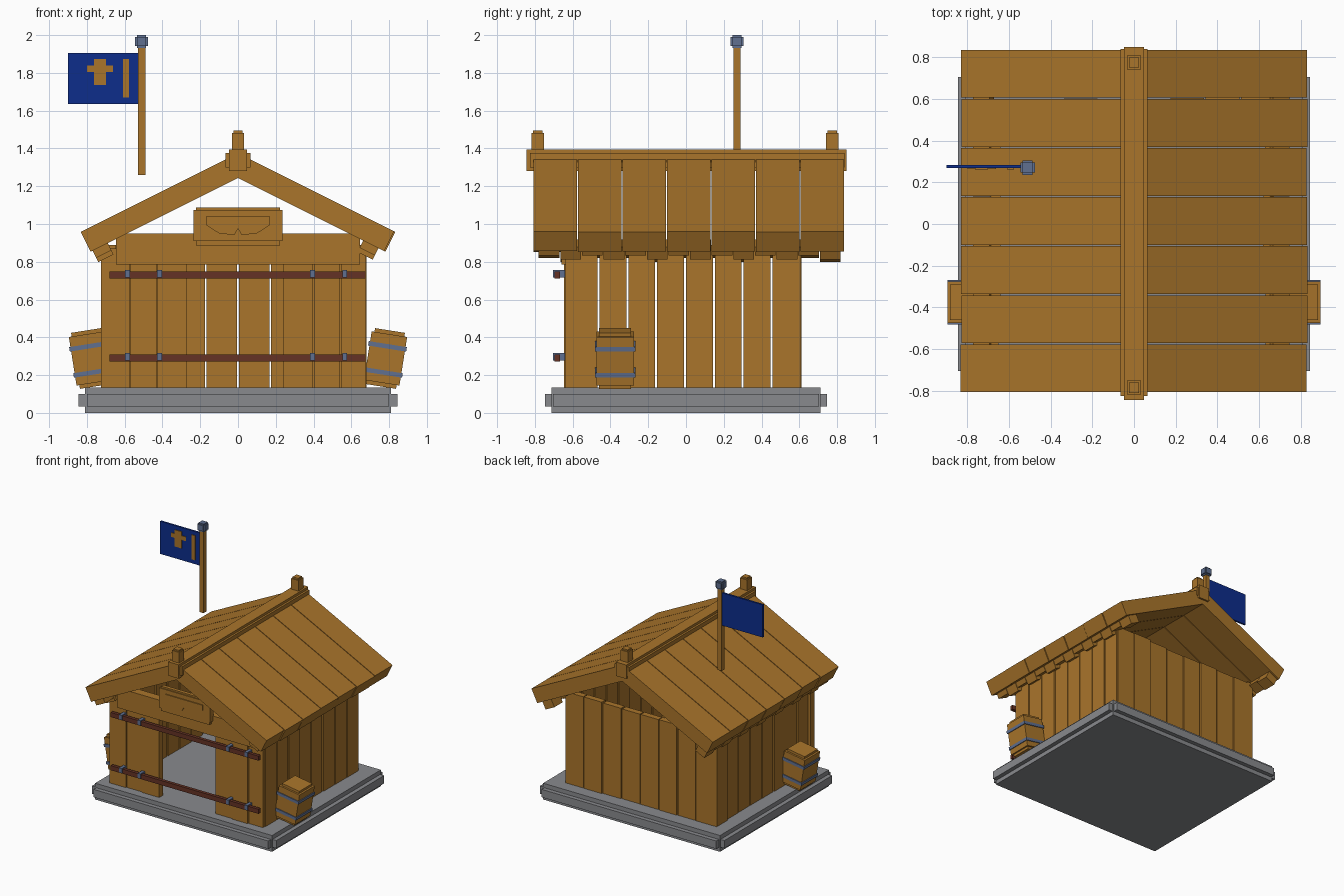
import bpy, math, random
from mathutils import Matrix, Vector

if "Cube" in bpy.data.objects:
    bpy.data.objects.remove(bpy.data.objects["Cube"])

random.seed(4)


def material(name, rgb):
    m = bpy.data.materials.new(name)
    m.diffuse_color = (*rgb, 1)
    m.use_nodes = True
    m.node_tree.nodes["Principled BSDF"].inputs["Base Color"].default_value = m.diffuse_color
    return m


WOOD = material("warm wood", (0.40, 0.178, 0.024))
DARK = material("dark red wood", (0.13, 0.032, 0.018))
STONE = material("grey stone", (0.25, 0.255, 0.27))
METAL = material("blue grey metal", (0.115, 0.16, 0.28))
CLOTH = material("blue cloth", (0.004, 0.026, 0.26))

FACES = [(0, 1, 3, 2), (4, 6, 7, 5), (0, 4, 5, 1), (2, 3, 7, 6), (0, 2, 6, 4), (1, 5, 7, 3)]


def boxes(name, mat, items, matrix=Matrix()):
    """One object from boxes given as (x range, y range, z range)."""
    verts, faces = [], []
    for xs, ys, zs in items:
        n = len(verts)
        verts += [matrix @ Vector((x, y, z)) for x in xs for y in ys for z in zs]
        faces += [[n + i for i in f] for f in FACES]
    me = bpy.data.meshes.new(name)
    me.from_pydata(verts, [], faces)
    me.materials.append(mat)
    ob = bpy.data.objects.new(name, me)
    bpy.context.collection.objects.link(ob)
    return ob


def sym(v, c=0):
    return (c - v, c + v)


# stone foundation with a protruding band on each side
boxes("foundation", STONE, [(sym(0.81), sym(0.712), (0, 0.135))])
boxes("foundation_band", STONE, [
    (sym(0.845), sym(0.705), (0.035, 0.10)),
    (sym(0.80), sym(0.747), (0.035, 0.10))])

# front wall planks either side of the doorway
for i, (a, b) in enumerate([(-0.725, -0.575), (-0.57, -0.432), (-0.427, -0.27),
                            (0.24, 0.397), (0.402, 0.54), (0.545, 0.675)]):
    d = 0.008 * (i % 2)
    boxes("front_plank", WOOD, [((a, b), (-0.645 + d, -0.595 + d), (0.13, 0.87))])

# back wall planks
for i in range(8):
    x = -0.68 + 0.17 * i
    d = random.uniform(-0.008, 0.008)
    boxes("back_plank", WOOD, [((x + 0.004, x + 0.166), (0.555 + d, 0.605 + d), (0.13, 0.885 + d))])

# side wall planks
for s in (-1, 1):
    for i in range(8):
        y = -0.615 + 0.1525 * i
        d = random.uniform(-0.008, 0.008)
        a = (0.645 if s < 0 else 0.625) + d
        boxes("side_plank", WOOD, [(sorted((s * a, s * (a + 0.05))),
                                    (y + 0.005, y + 0.147), (0.13, 0.89))])

# lintel board over the doorway
boxes("lintel", WOOD, [(sym(0.645), (-0.66, -0.59), (0.785, 0.95))])

# hanging sign with a plain carved panel
boxes("sign", WOOD, [(sym(0.235), (-0.70, -0.655), (0.91, 1.075)),
                     (sym(0.222), (-0.692, -0.662), (0.885, 1.088))])
outline = [(-0.17, 1.04), (-0.17, 0.995), (-0.10, 0.95), (-0.02, 0.942), (0, 0.975),
           (0.02, 0.942), (0.10, 0.95), (0.17, 0.995), (0.17, 1.04)]
me = bpy.data.meshes.new("sign_panel")
n = len(outline)
me.from_pydata([(x, y, z) for y in (-0.708, -0.699) for x, z in outline], [],
               [list(range(n)), list(range(2 * n - 1, n - 1, -1))] +
               [[i, i + n, (i + 1) % n + n, (i + 1) % n] for i in range(n)])
me.materials.append(WOOD)
bpy.context.collection.objects.link(bpy.data.objects.new("sign_panel", me))

# roof: sloping planks and short blocks under the eaves
ANGLE = math.atan(0.5)
for s in (-1, 1):
    slope = Matrix.Translation((0, 0, 1.375)) @ Matrix.Rotation(s * ANGLE, 4, 'Y')
    for i in range(7):
        y = -0.81 + 0.2355 * i
        end = 0.928 + random.uniform(-0.004, 0.004)
        boxes("roof_plank", WOOD, [(sorted((s * 0.0, s * end)),
                                    (y + 0.003, y + 0.2325), (-0.118, 0))], slope)
    for i in range(14):
        y = -0.78 + 0.1145 * i
        low = -0.185 if i % 2 else -0.160
        a = 0.83 if s < 0 else 0.80
        boxes("eave_block", WOOD, [(sorted((s * a, s * (a + 0.09))),
                                    (y, y + 0.11), (low, -0.11))], slope)

# ridge beam and its two posts
boxes("ridge_beam", WOOD, [(sym(0.065), (-0.825, 0.84), (1.30, 1.375)),
                           (sym(0.048), (-0.845, 0.85), (1.28, 1.395))])
for y in (-0.785, 0.775):
    boxes("ridge_post", WOOD, [(sym(0.033), sym(0.033, y), (1.37, 1.483)),
                               (sym(0.025), sym(0.025, y), (1.37, 1.495))])

# rails across the front, held by metal brackets
for z in (0.29, 0.73):
    boxes("front_rail", DARK, [((-0.68, 0.675), (-0.695, -0.668), sym(0.019, z))])
    for x in (-0.585, -0.415, 0.395, 0.565):
        boxes("rail_bracket", METAL, [(sym(0.013, x), (-0.703, -0.64), (z - 0.012, z + 0.026))])

# leaning barrels with metal hoops
for s in (-1, 1):
    lean = Matrix.Translation((s * 0.757, -0.375, 0.135)) @ Matrix.Rotation(s * math.radians(9), 4, 'Y')
    boxes("barrel", WOOD, [(sym(0.095), sym(0.10), (0.025, 0.285)),
                           (sym(0.08), sym(0.085), (0.005, 0.305))], lean)
    for z in (0.08, 0.22):
        boxes("barrel_hoop", METAL, [(sym(0.102), sym(0.107), sym(0.012, z))], lean)

# flagpole with metal cap
PX, PY = -0.51, 0.27
boxes("flagpole", WOOD, [(sym(0.019, PX), sym(0.019, PY), (1.26, 1.95))])
boxes("pole_cap", METAL, [(sym(0.034, PX), sym(0.024, PY), (1.943, 1.99)),
                          (sym(0.024, PX), sym(0.034, PY), (1.943, 1.99)),
                          (sym(0.024, PX), sym(0.024, PY), (1.932, 2.0))])

# flag with painted marks on the front face
boxes("flag", CLOTH, [((-0.90, -0.525), (0.268, 0.284), (1.635, 1.905))])
boxes("flag_marks", WOOD, [((-0.763, -0.70), (0.262, 0.269), (1.735, 1.873)),
                           ((-0.80, -0.662), (0.263, 0.269), (1.805, 1.84)),
                           ((-0.61, -0.577), (0.262, 0.269), (1.67, 1.873))])
